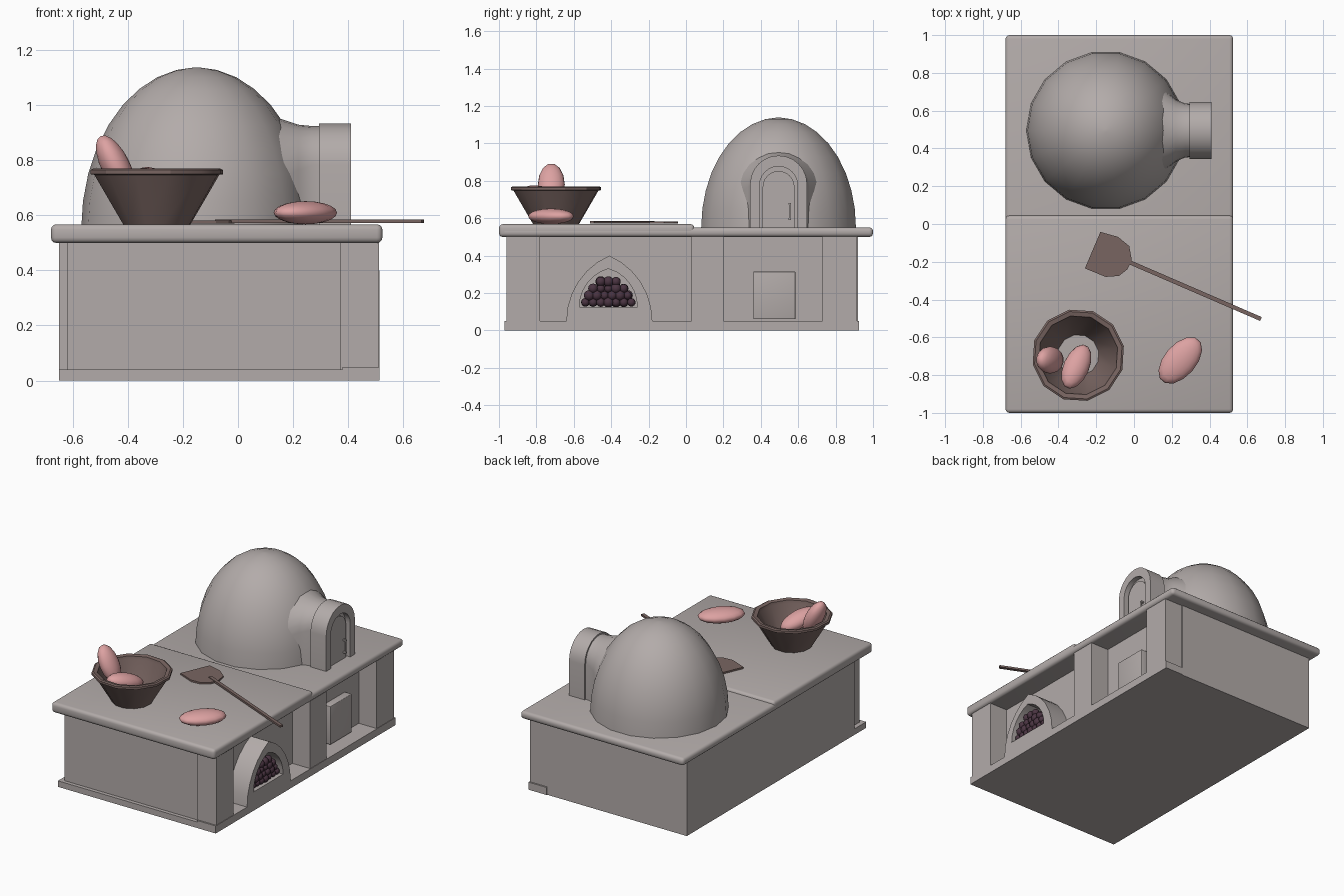
import bpy, bmesh, math, random
from mathutils import Vector

cube = bpy.data.objects.get("Cube")
if cube:
    bpy.data.objects.remove(cube, do_unlink=True)


def material(name, rgb):
    m = bpy.data.materials.new(name)
    m.use_nodes = True
    m.diffuse_color = (*rgb, 1)
    m.node_tree.nodes["Principled BSDF"].inputs["Base Color"].default_value = (*rgb, 1)
    return m


STONE = material("warm grey stone", (0.45, 0.41, 0.40))
BROWN = material("dark brown wood", (0.19, 0.13, 0.12))
BREAD = material("pink bread crust", (0.72, 0.36, 0.36))
PLUM = material("dark plum", (0.07, 0.035, 0.055))


def finish(name, bm, mat, smooth=None):
    bmesh.ops.recalc_face_normals(bm, faces=bm.faces)
    me = bpy.data.meshes.new(name)
    bm.to_mesh(me)
    bm.free()
    me.materials.append(mat)
    ob = bpy.data.objects.new(name, me)
    bpy.context.collection.objects.link(ob)
    if smooth:
        bpy.ops.object.select_all(action="DESELECT")
        ob.select_set(True)
        bpy.context.view_layer.objects.active = ob
        bpy.ops.object.shade_smooth_by_angle(angle=math.radians(smooth))
    return ob


def box(name, x, y, z, mat=STONE, bevel=0):
    bm = bmesh.new()
    bmesh.ops.create_cube(bm, size=1)
    for v in bm.verts:
        for i, (a, b) in enumerate((x, y, z)):
            v.co[i] = a if v.co[i] < 0 else b
    if bevel:
        bmesh.ops.bevel(bm, geom=bm.edges[:], offset=bevel, segments=3, profile=0.5, affect="EDGES")
    return finish(name, bm, mat, 40 if bevel else None)


def loft(name, rings, mat, smooth=None, close=False, cap=True):
    """Skin matching rings of points; close joins the last ring to the first."""
    bm = bmesh.new()
    loops = [[bm.verts.new(p) for p in r] for r in rings]
    n = len(loops[0])
    pairs = list(zip(loops, loops[1:])) + ([(loops[-1], loops[0])] if close else [])
    for a, b in pairs:
        for i in range(n):
            bm.faces.new((a[i], a[(i + 1) % n], b[(i + 1) % n], b[i]))
    if cap and not close:
        bm.faces.new(loops[0])
        bm.faces.new(loops[-1])
    return finish(name, bm, mat, smooth)


def revolve(name, profile, centre, sides, mat, smooth, turn=0, close=False):
    rings = []
    for r, z in profile:
        rings.append([(centre[0] + r * math.cos(turn + math.tau * i / sides),
                       centre[1] + r * math.sin(turn + math.tau * i / sides), z) for i in range(sides)])
    return loft(name, rings, mat, smooth, close)


def round_arch(x, cy, r, base, top, steps=12):
    spring = top - r
    pts = [(x, cy - r, base)]
    pts += [(x, cy - r * math.cos(math.pi * i / steps), spring + r * math.sin(math.pi * i / steps))
            for i in range(steps + 1)]
    return pts + [(x, cy + r, base)]


def pointed_arch(x, cy, half, base, top, steps=6):
    # Each side is an arc that starts upright and leans to the apex
    h = top - base
    rad = (half * half + h * h) / (2 * half)
    sweep = math.asin(min(1, h / rad))
    side = [(half - rad + rad * math.cos(sweep * i / steps), base + rad * math.sin(sweep * i / steps))
            for i in range(steps + 1)]
    return [(x, cy - w, z) for w, z in side] + [(x, cy + w, z) for w, z in reversed(side[:-1])]


# Counter body, with a stepped front panel and corner
FACE, BACK = 0.515, 0.38
box("counter_core", (-0.65, BACK), (-0.85, 0.92), (0, 0.51))
box("front_panel", (-0.62, BACK), (-0.945, -0.84), (0, 0.51))
box("front_plinth", (-0.65, BACK), (-0.97, -0.84), (0, 0.04))

# Open bays along the left side, between pillars
for name, y in (("front_pillar", (-0.96, -0.78)), ("middle_pillar", (0.03, 0.2)), ("back_pillar", (0.73, 0.915))):
    box(name, (BACK - 0.01, FACE - 0.003), y, (0, 0.51))
box("side_plinth", (BACK, FACE), (-0.97, 0.925), (0, 0.05))

# Worktop on two levels
box("worktop", (-0.68, 0.525), (-0.99, 1), (0.5, 0.551), bevel=0.02)
box("raised_worktop", (-0.68, 0.525), (-1, 0.045), (0.5, 0.568), bevel=0.02)

# Cupboard door in the rear bay
box("cupboard_door", (BACK - 0.01, 0.43), (0.36, 0.585), (0.06, 0.315), bevel=0.004)

# Pointed niche in the front bay
outer = (-0.41, 0.23, 0.05, 0.4)
inner = (-0.415, 0.155, 0.125, 0.33)
loft("niche_surround", [pointed_arch(BACK, *outer), pointed_arch(FACE, *outer),
                        pointed_arch(FACE, *inner), pointed_arch(BACK + 0.01, *inner)],
     STONE, 30, close=True)

# Round balls heaped inside the niche
random.seed(4)
bm = bmesh.new()
for row, count in enumerate((7, 6, 5, 3)):
    for i in range(count):
        for x in (0.44, 0.485):
            r = random.uniform(0.021, 0.029)
            centre = Vector((x, -0.415 + (i - (count - 1) / 2) * 0.041, 0.15 + row * 0.037))
            new = bmesh.ops.create_uvsphere(bm, u_segments=12, v_segments=8, radius=r)["verts"]
            bmesh.ops.translate(bm, verts=new, vec=centre)
finish("niche_balls", bm, PLUM, 60)

# Oven dome
DOME = (-0.15, 0.495)
steps = 9
profile = [(0.42 * math.cos(a), 0.55 + 0.588 * math.sin(a))
           for a in (math.pi / 2 * i / steps for i in range(steps))]
profile.append((0.01, 1.138))
revolve("oven_dome", profile, DOME, 18, STONE, 50)

# Flared neck and doorway arch
MID = 0.495
loft("oven_neck", [round_arch(x, MID, r, 0.545, top) for x, r, top in
                   ((0.0, 0.27, 0.99), (0.16, 0.215, 0.95), (0.22, 0.165, 0.93), (0.27, 0.143, 0.925), (0.31, 0.14, 0.925))],
     STONE, 50)
loft("oven_doorway", [round_arch(x, MID, r, base, top) for x, r, base, top in
                      ((0.295, 0.152, 0.545, 0.935), (0.41, 0.152, 0.545, 0.935),
                       (0.41, 0.102, 0.546, 0.877), (0.375, 0.102, 0.546, 0.877))], STONE, 40)
loft("oven_door", [round_arch(x, MID, 0.085, 0.546, 0.852) for x in (0.37, 0.39)], STONE, 40)

# Door handle
box("handle_bar", (0.405, 0.411), (0.551, 0.559), (0.59, 0.68))
for z in (0.59, 0.672):
    box("handle_mount", (0.385, 0.411), (0.549, 0.561), (z, z + 0.01))

# Bottomless basket with a thick rim
revolve("basket", [(0.125, 0.568), (0.232, 0.748), (0.246, 0.75), (0.246, 0.765), (0.236, 0.77),
                   (0.212, 0.765), (0.208, 0.745), (0.11, 0.568)],
        (-0.295, -0.695), 12, BROWN, 30, turn=0.2, close=True)


# Loaves, each an ellipsoid pointing along an axis
def loaf(name, centre, axis, size):
    bm = bmesh.new()
    bmesh.ops.create_uvsphere(bm, u_segments=14, v_segments=10, radius=1)
    q = Vector(axis).to_track_quat("X", "Z")
    for v in bm.verts:
        v.co = q @ Vector([c * s for c, s in zip(v.co, size)]) + Vector(centre)
    finish(name, bm, BREAD, 60)


loaf("counter_loaf", (0.245, -0.722, 0.61), (0.65, 0.75, 0), (0.147, 0.085, 0.042))
loaf("leaning_loaf", (-0.445, -0.72, 0.78), (-0.45, 0, 0.9), (0.125, 0.072, 0.052))
loaf("lying_loaf", (-0.305, -0.755, 0.715), (-0.4, -0.9, 0.3), (0.13, 0.068, 0.05))

# Baker's peel lying on the worktop
blade = [(-0.26, -0.235), (-0.178, -0.042), (-0.085, -0.068), (-0.025, -0.117),
         (-0.012, -0.19), (-0.035, -0.24), (-0.08, -0.275), (-0.15, -0.28)]
loft("peel_blade", [[(x, y, z) for x, y in blade] for z in (0.571, 0.582)], BROWN)
start, end = Vector((-0.08, -0.178, 0)), Vector((0.672, -0.503, 0))
side = (end - start).normalized().cross(Vector((0, 0, 1))) * 0.011
outline = [start + side, end + side, end - side, start - side]
loft("peel_handle", [[p + Vector((0, 0, z)) for p in outline] for z in (0.573, 0.586)], BROWN)
